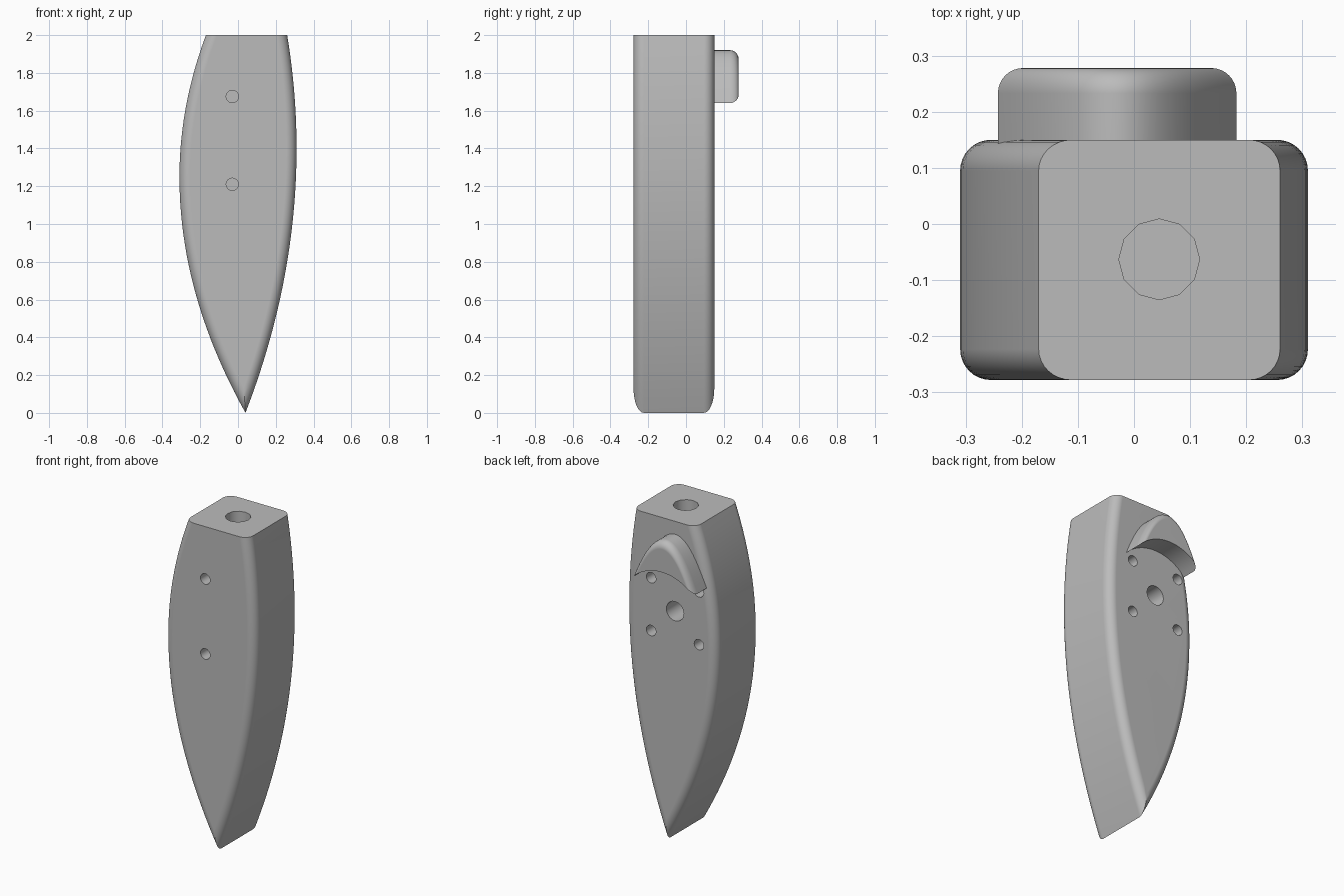
import bpy, bmesh, math
from mathutils import Matrix

cube = bpy.data.objects.get("Cube")
if cube:
    bpy.data.objects.remove(cube, do_unlink=True)

FRONT, BACK, OUTER, TOP = -0.278, 0.15, 0.278, 2.0
HOLE_X, HOLE_Z = -0.03, 1.4425      # centre of the mounting hole pattern
ARC = 8                             # steps around each rounded edge

grey = bpy.data.materials.new("plain_grey")
grey.use_nodes = True
colour = (0.5, 0.5, 0.5, 1)
grey.diffuse_color = colour
grey.node_tree.nodes["Principled BSDF"].inputs["Base Color"].default_value = colour


def add_object(name, bm):
    bmesh.ops.recalc_face_normals(bm, faces=bm.faces)
    mesh = bpy.data.meshes.new(name)
    bm.to_mesh(mesh)
    bm.free()
    mesh.materials.append(grey)
    obj = bpy.data.objects.new(name, mesh)
    bpy.context.collection.objects.link(obj)
    return obj


def activate(obj):
    bpy.ops.object.select_all(action='DESELECT')
    obj.select_set(True)
    bpy.context.view_layer.objects.active = obj


def loft(name, layers):
    """Join equal-length (x, z) outlines placed at successive y depths."""
    bm = bmesh.new()
    rings = [[bm.verts.new((x, y, z)) for x, z in pts] for y, pts in layers]
    count = len(rings[0])
    for a, b in zip(rings, rings[1:]):
        for i in range(count):
            j = (i + 1) % count
            bm.faces.new((a[i], a[j], b[j], b[i]))
    bm.faces.new(rings[0])
    bm.faces.new(rings[-1])
    return add_object(name, bm)


def rounded(y_face, direction, radius, outline):
    """Layers of a quarter-round edge, running from the side to the face."""
    result = []
    for i in range(ARC + 1):
        a = math.pi / 2 * i / ARC
        y = y_face - direction * radius * (1 - math.sin(a))
        result.append((y, outline(radius * (1 - math.cos(a)))))
    return result


def finish(obj):
    activate(obj)
    bpy.ops.object.shade_smooth_by_angle(angle=math.radians(30))
    mod = obj.modifiers.new("even_shading", 'WEIGHTED_NORMAL')
    mod.keep_sharp = True


# Body: two bowed sides meeting in a sharp lower tip
def left_edge(z, inset):
    h = z - 1.25
    k = 0.224 if h < 0 else 0.249
    return -0.31 + k * h * h + inset * math.hypot(1, 2 * k * h)


def right_edge(z, inset):
    h = z - 1.4
    return 0.31 - 0.138 * h * h - inset * math.hypot(1, 0.276 * h)


def body_outline(inset, steps=36):
    low, high = -0.1, 1.0
    for _ in range(40):
        mid = (low + high) / 2
        if right_edge(mid, inset) > left_edge(mid, inset):
            high = mid
        else:
            low = mid
    tip = max(high, 0)
    heights = [tip + (TOP - tip) * i / steps for i in range(steps + 1)]
    right = [(right_edge(z, inset), z) for z in heights]
    left = [(left_edge(z, inset), z) for z in heights[1:]]
    return right + left[::-1]


body = loft("body", rounded(FRONT, -1, 0.055, body_outline)[::-1]
            + rounded(BACK, 1, 0.055, body_outline))


# Holes: blind round pockets cut into the body
def cut_hole(name, location, axis, radius, depth, sides):
    bm = bmesh.new()
    bmesh.ops.create_cone(bm, cap_ends=True, segments=sides, radius1=radius,
                          radius2=radius, depth=depth * 2)
    turn = Matrix.Rotation(math.pi / 2, 4, 'X') if axis == 'Y' else Matrix()
    bm.transform(Matrix.Translation(location) @ turn)
    cutter = add_object(name, bm)
    cutter.hide_render = True
    mod = body.modifiers.new(name, 'BOOLEAN')
    mod.operation = 'DIFFERENCE'
    mod.solver = 'EXACT'
    mod.object = cutter
    activate(body)
    bpy.ops.object.modifier_apply(modifier=name)
    bpy.data.objects.remove(cutter, do_unlink=True)


cut_hole("top_socket", (0.045, -0.063, TOP), 'Z', 0.072, 0.3, 12)
cut_hole("centre_hole", (HOLE_X, BACK, HOLE_Z), 'Y', 0.06, 0.14, 20)
for side in (-1, 1):
    cut_hole("front_hole", (HOLE_X, FRONT, HOLE_Z + side * 0.2325), 'Y', 0.033, 0.1, 16)
    for level in (-1, 1):
        cut_hole("back_hole", (HOLE_X + side * 0.164, BACK, HOLE_Z + level * 0.164),
                 'Y', 0.033, 0.1, 16)
finish(body)


# Hood: crescent above the hole pattern with a rounded outer rim
def hood_outline(inset, steps=24):
    half = 0.2125 - inset
    arc_z = lambda x: HOLE_Z + math.sqrt(0.29 ** 2 - x * x)
    peak, tip = 1.92 - inset, arc_z(half)
    spans = [-1 + 2 * i / steps for i in range(steps + 1)]
    upper = [(HOLE_X + half * s, peak - (peak - tip) * s * s) for s in spans]
    lower = [(HOLE_X + half * s, arc_z(half * s)) for s in spans[1:-1]]
    return upper + lower[::-1]


hood = loft("hood", [(BACK - 0.01, hood_outline(0))]
            + rounded(OUTER, 1, 0.045, hood_outline))
finish(hood)
